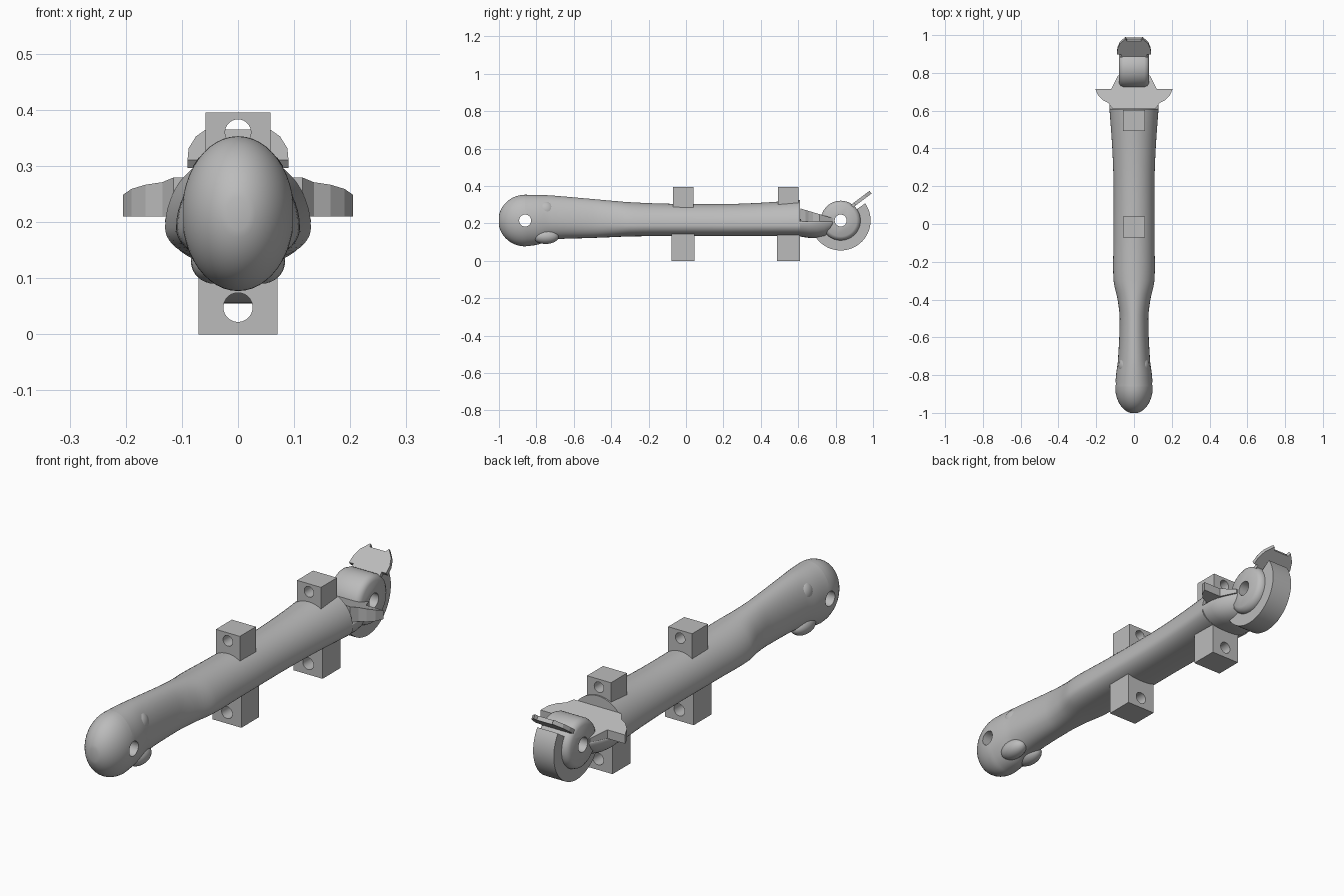
import bpy, bmesh, math
from math import sin, cos, pi, radians
from mathutils import Vector, Matrix

if "Cube" in bpy.data.objects:
    bpy.data.objects.remove(bpy.data.objects["Cube"])

grey = bpy.data.materials.new("plain grey")
grey.use_nodes = True
colour = (0.5, 0.5, 0.5, 1)
grey.diffuse_color = colour
grey.node_tree.nodes["Principled BSDF"].inputs["Base Color"].default_value = colour


def finish(name, bm):
    bmesh.ops.recalc_face_normals(bm, faces=bm.faces)
    mesh = bpy.data.meshes.new(name)
    bm.to_mesh(mesh)
    bm.free()
    mesh.materials.append(grey)
    ob = bpy.data.objects.new(name, mesh)
    bpy.context.collection.objects.link(ob)
    return ob


def smooth(ob, angle=35):
    bpy.ops.object.select_all(action='DESELECT')
    ob.select_set(True)
    bpy.context.view_layer.objects.active = ob
    bpy.ops.object.shade_smooth_by_angle(angle=radians(angle))


def loft(name, rings):
    bm = bmesh.new()
    loops = [[bm.verts.new(p) for p in ring] for ring in rings]
    n = len(loops[0])
    for a, b in zip(loops, loops[1:]):
        for i in range(n):
            j = (i + 1) % n
            bm.faces.new((a[i], a[j], b[j], b[i]))
    bm.faces.new(loops[0])
    bm.faces.new(loops[-1])
    return finish(name, bm)


def cylinder(name, axis, centre, radius, length):
    turn = Matrix.Rotation(pi / 2, 4, 'Y' if axis == 'X' else 'X')
    bm = bmesh.new()
    bmesh.ops.create_cone(bm, cap_ends=True, segments=40, radius1=radius, radius2=radius,
                          depth=length, matrix=Matrix.Translation(centre) @ turn)
    return finish(name, bm)


def drill(ob, axis, centre, radius):
    cutter = cylinder("drill", axis, centre, radius, 0.6)
    cutter.hide_render = True
    mod = ob.modifiers.new("hole", 'BOOLEAN')
    mod.operation, mod.solver, mod.object = 'DIFFERENCE', 'EXACT', cutter
    bpy.ops.object.select_all(action='DESELECT')
    ob.select_set(True)
    bpy.context.view_layer.objects.active = ob
    bpy.ops.object.modifier_apply(modifier=mod.name)
    bpy.data.objects.remove(cutter)


def mirrored(half):
    return half + [(-x, y) for x, y in reversed(half)]


def section(y, w, bot, mid, top, boxy):
    ring = []
    for i in range(48):
        c, s = cos(2 * pi * i / 48), sin(2 * pi * i / 48)
        power = boxy if s < 0 else 1
        x = math.copysign(abs(c) ** power, c) * w
        ring.append((x, y, mid + s * (top - mid if s > 0 else mid - bot)))
    return ring


# Shaft: rounded knob at the front, waisted grip, flared rear
HEAD_Y, AXLE_Z = -0.86, 0.215
rings = []
for k in range(2, 16):
    a = k * pi / 30
    rings.append(section(HEAD_Y - 0.143 * cos(a), 0.1 * sin(a), AXLE_Z - 0.138 * sin(a),
                         AXLE_Z, AXLE_Z + 0.138 * sin(a), 1))
# y, half width, bottom, middle, top
rows = [(-0.86, 0.1, 0.077, 0.215, 0.353), (-0.79, 0.094, 0.087, 0.215, 0.352),
        (-0.72, 0.085, 0.112, 0.21, 0.349), (-0.5, 0.076, 0.122, 0.2, 0.33),
        (-0.4, 0.087, 0.126, 0.195, 0.321), (-0.3, 0.108, 0.13, 0.19, 0.313),
        (-0.1, 0.109, 0.132, 0.19, 0.305), (0.2, 0.108, 0.132, 0.19, 0.303),
        (0.4, 0.115, 0.132, 0.19, 0.31), (0.61, 0.13, 0.13, 0.19, 0.325)]
for i in range(len(rows) - 1):
    p = [Vector(rows[max(0, min(j, len(rows) - 1))]) for j in range(i - 1, i + 3)]
    for k in range(6):
        t = k / 6
        m1 = (p[2] - p[0]) * (p[2][0] - p[1][0]) / (p[2][0] - p[0][0])
        m2 = (p[3] - p[1]) * (p[2][0] - p[1][0]) / (p[3][0] - p[1][0])
        v = (p[1] * (2 * t**3 - 3 * t**2 + 1) + m1 * (t**3 - 2 * t**2 + t)
             + p[2] * (3 * t**2 - 2 * t**3) + m2 * (t**3 - t**2))
        rings.append(section(*v, 1 - 0.25 * min(1, max(0, (v[0] + 0.8) * 2))))
rings.append(section(*rows[-1], 0.75))
shaft = loft("shaft", rings)
drill(shaft, 'X', (0, HEAD_Y, AXLE_Z), 0.032)
smooth(shaft)

# Soft swellings behind the knob
for side in (1, -1):
    for name, z, size in (("lower_swelling", 0.13, (0.042, 0.07, 0.04)),
                          ("upper_swelling", 0.27, (0.04, 0.05, 0.05))):
        bm = bmesh.new()
        bmesh.ops.create_uvsphere(bm, u_segments=24, v_segments=16, radius=1,
                                  matrix=Matrix.Translation((side * 0.042, -0.75, z))
                                  @ Matrix.Diagonal((*size, 1)))
        smooth(finish(name, bm))

# Rounded underside carrying the shaft back to the roller
cup = [(0.605, 0.13, 0.13), (0.66, 0.13, 0.122), (0.7, 0.122, 0.121),
       (0.74, 0.105, 0.128), (0.77, 0.09, 0.145), (0.785, 0.08, 0.17), (0.79, 0.07, 0.195)]
smooth(loft("rear_cup", [section(y, w, bot, 0.205, 0.222, 0.75) for y, w, bot in cup]))

# Winged guard with a top that slopes down to the rear
outline = mirrored([(0.115, 0.612), (0.135, 0.64), (0.165, 0.655), (0.19, 0.68), (0.205, 0.715),
                    (0.12, 0.715), (0.085, 0.785)])
loft("winged_guard", [[(x, y, 0.21) for x, y in outline],
                      [(x, y, 0.28 - 0.3 * (y - 0.61)) for x, y in outline]])

# Mounting blocks above and below, bored lengthwise
for name, half, low, high, bore, radius in (("upper_block", 0.058, 0.27, 0.395, 0.36, 0.023),
                                            ("lower_block", 0.07, 0, 0.15, 0.048, 0.026)):
    for y in (-0.015, 0.547):
        bm = bmesh.new()
        size = (half * 2, half + 0.053, high - low, 1)
        bmesh.ops.create_cube(bm, size=1, matrix=Matrix.Translation((0, y, (low + high) / 2))
                              @ Matrix.Diagonal(size))
        block = finish(name, bm)
        drill(block, 'Y', (0, y, bore), radius)
        smooth(block)

# Roller hub with its axle hole, edges eased
AXLE_Y = 0.827
profile = [(-0.08, 0.085), (-0.07, 0.1), (-0.055, 0.106), (0.055, 0.106), (0.07, 0.1), (0.08, 0.085)]
hub = loft("roller_hub", [[(x, AXLE_Y + r * cos(i * pi / 28), AXLE_Z + r * sin(i * pi / 28))
                           for i in range(56)] for x, r in profile])
drill(hub, 'X', (0, AXLE_Y, AXLE_Z), 0.032)
smooth(hub)

# Crescent rim under and behind the hub
arc = [radians(-155 + 5 * i) for i in range(39)]
edge = [(0.16, a) for a in arc] + [(0.08, a) for a in reversed(arc)]
rim = loft("roller_rim", [[(x, AXLE_Y + r * cos(a), AXLE_Z + r * sin(a)) for r, a in edge]
                          for x in (-0.05, 0.05)])
smooth(rim)

# Tilted thumb plate with a notched tip
tab = mirrored([(0.075, -0.01), (0.068, 0.035), (0.09, 0.035), (0.088, 0.07), (0.075, 0.105),
                (0.045, 0.14), (0.038, 0.125)])
tilt = Matrix.Translation((0, 0.88, 0.275)) @ Matrix.Rotation(radians(37), 4, 'X')
loft("thumb_plate", [[tilt @ Vector((x, u, h)) for x, u in tab] for h in (0, 0.018)])
